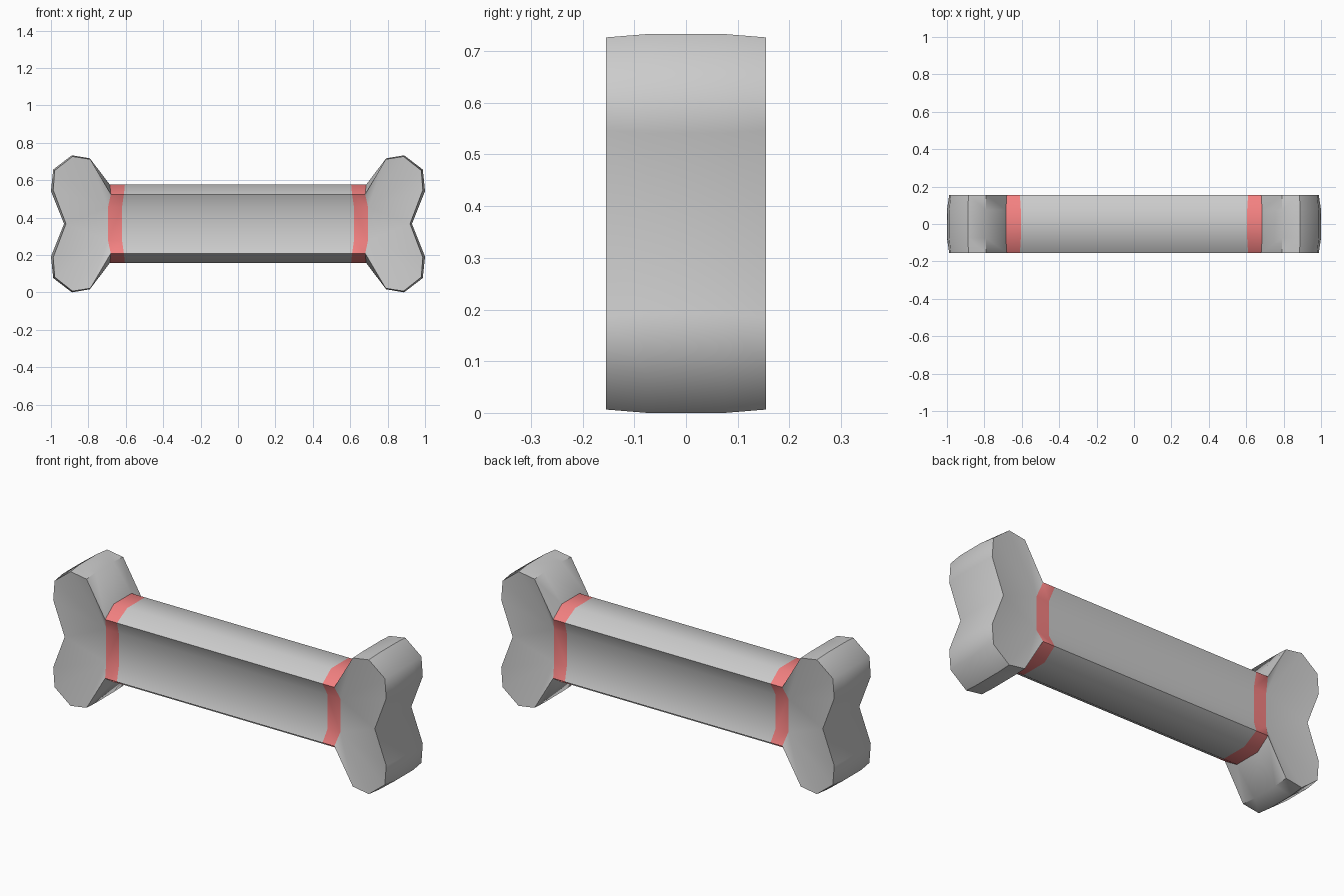
import bpy
import bmesh
import math

if "Cube" in bpy.data.objects:
    bpy.data.objects.remove(bpy.data.objects["Cube"])

MID = 0.3665   # height of the bone's long axis
TOP_Y = 0.075  # half width of the flattened top and bottom

# Shaft cross-section with grooved front: y, z above axis, collar inner x, collar outer x
quarter = [(-TOP_Y, 0.209, 0.605, 0.685), (-0.155, 0.158, 0.61, 0.68),
           (-0.125, 0.09, 0.62, 0.695)]
section = quarter + [(y, -z, a, b) for y, z, a, b in reversed(quarter)]
section += [(-y, z, a, b) for y, z, a, b in reversed(section)]

# Knob outlines (x, z above axis): flat face edge and slightly fuller crown
rim = [(0.79, 0.345), (0.885, 0.36), (0.98, 0.285), (0.988, 0.18), (0.92, 0)]
crown = [(0.792, 0.35), (0.888, 0.3665), (0.988, 0.29), (1.0, 0.175), (0.93, 0)]
rim += [(x, -z) for x, z in reversed(rim[:-1])]
crown += [(x, -z) for x, z in reversed(crown[:-1])]

bm = bmesh.new()


def loop(points):
    return [bm.verts.new((x, y, z + MID)) for x, y, z in points]


def bridge(a, b, material=0):
    n = len(a)
    for i in range(n):
        j = (i + 1) % n
        face = bm.faces.new((a[i], a[j], b[j], b[i]))
        face.material_index = material


def knob_face(edge, high, low):
    # Dished face fanning out from the two groove corners of the collar
    mid = len(edge) // 2
    for i in range(mid):
        bm.faces.new((edge[i], edge[i + 1], high))
        bm.faces.new((edge[-1 - i], edge[-2 - i], low))
    bm.faces.new((edge[mid], high, low))


def half_bone(s):
    inner = loop([(s * a, y, z) for y, z, a, b in section])
    outer = loop([(s * b, y, z) for y, z, a, b in section])
    # Red collar
    bridge(inner, outer, 1)
    # Knob: four outlines from front to back, each joined to the collar
    outlines = []
    for y, shape, first, last in ((-0.155, rim, 1, 4), (-TOP_Y, crown, 0, 5),
                                  (TOP_Y, crown, 11, 6), (0.155, rim, 10, 7)):
        verts = loop([(s * x, y, z) for x, z in shape])
        outlines.append([outer[first]] + verts + [outer[last]])
    for a, b in zip(outlines, outlines[1:]):
        for i in range(len(a) - 1):
            bm.faces.new((a[i], a[i + 1], b[i + 1], b[i]))
    knob_face(outlines[0], outer[2], outer[3])
    knob_face(outlines[3], outer[9], outer[8])
    return inner


# Two mirrored ends joined by the shaft
bridge(half_bone(-1), half_bone(1))
bmesh.ops.recalc_face_normals(bm, faces=bm.faces[:])

mesh = bpy.data.meshes.new("bone")
bm.to_mesh(mesh)
bm.free()

red = bpy.data.materials.new("red_collar")
red.diffuse_color = (0.9, 0.22, 0.22, 1)
red.use_nodes = True
red.node_tree.nodes["Principled BSDF"].inputs["Base Color"].default_value = red.diffuse_color
mesh.materials.append(None)
mesh.materials.append(red)

bone = bpy.data.objects.new("bone", mesh)
bpy.context.collection.objects.link(bone)
bpy.context.view_layer.objects.active = bone
bone.select_set(True)
bpy.ops.object.shade_smooth_by_angle(angle=math.radians(47))
